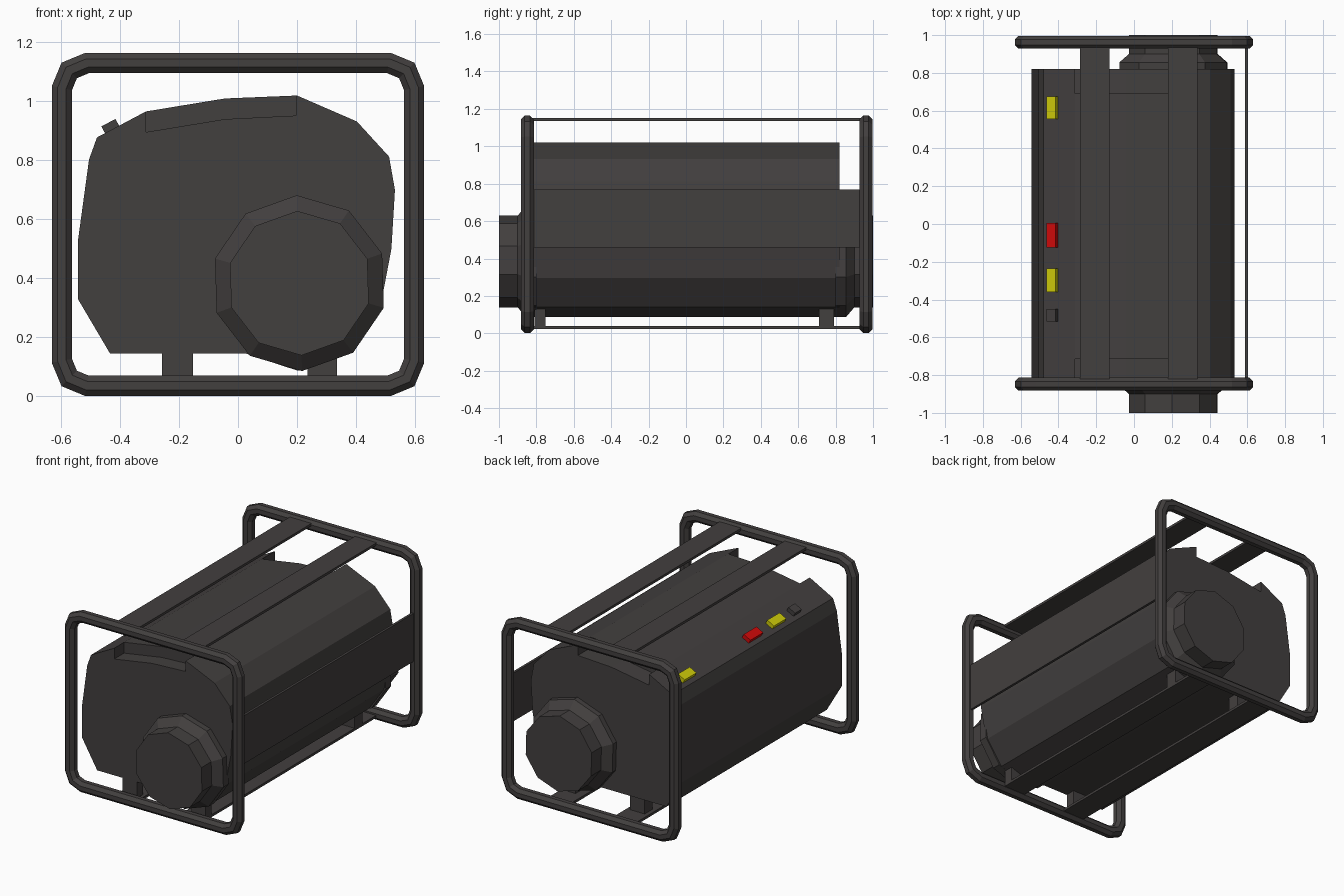
import bpy, bmesh, math
from mathutils import Vector

if "Cube" in bpy.data.objects:
    bpy.data.objects.remove(bpy.data.objects["Cube"])


def material(name, rgb):
    m = bpy.data.materials.new(name)
    m.diffuse_color = (*rgb, 1)
    m.use_nodes = True
    m.node_tree.nodes["Principled BSDF"].inputs["Base Color"].default_value = m.diffuse_color
    return m


DARK = material("dark_grey", (0.055, 0.050, 0.049))
YELLOW = material("yellow", (0.62, 0.60, 0.003))
RED = material("red", (0.64, 0.003, 0.003))


def make(name, loops, mat, closed=False):
    """Skin a series of equal-length vertex loops; cap the ends unless closed."""
    bm = bmesh.new()
    rings = [[bm.verts.new(p) for p in loop] for loop in loops]
    n = len(rings[0])
    pairs = list(zip(rings, rings[1:]))
    if closed:
        pairs.append((rings[-1], rings[0]))
    else:
        bm.faces.new(rings[0])
        bm.faces.new(rings[-1])
    for a, b in pairs:
        for i in range(n):
            j = (i + 1) % n
            bm.faces.new((a[i], a[j], b[j], b[i]))
    bmesh.ops.recalc_face_normals(bm, faces=bm.faces[:])
    me = bpy.data.meshes.new(name)
    bm.to_mesh(me)
    bm.free()
    me.materials.append(mat)
    ob = bpy.data.objects.new(name, me)
    bpy.context.collection.objects.link(ob)
    return ob


def prism(name, profile, y0, y1, mat=DARK):
    return make(name, [[(x, y, z) for x, z in profile] for y in (y0, y1)], mat)


def box(name, x0, x1, y0, y1, z0, z1, mat=DARK):
    return prism(name, [(x0, z0), (x1, z0), (x1, z1), (x0, z1)], y0, y1, mat)


# Tank body: one profile run from front to back
body = prism("tank_body", [
    (-0.542, 0.532), (-0.542, 0.329), (-0.434, 0.146), (0.024, 0.146),
    (0.2, 0.088), (0.217, 0.088), (0.373, 0.142), (0.481, 0.295),
    (0.52, 0.50), (0.532, 0.70), (0.512, 0.813), (0.403, 0.932),
    (0.2, 1.02), (-0.044, 1.01), (-0.312, 0.966), (-0.478, 0.878),
    (-0.505, 0.803)], -0.815, 0.82)

# Step cut into the top at each end
step = [(-0.312, 0.896), (-0.044, 0.940), (0.197, 0.952), (0.197, 1.2), (-0.312, 1.2)]
for y0, y1 in ((-1.0, -0.715), (0.69, 1.0)):
    cutter = prism("step_cutter", step, y0, y1)
    cutter.hide_render = True
    mod = body.modifiers.new("step", 'BOOLEAN')
    mod.operation = 'DIFFERENCE'
    mod.solver = 'EXACT'
    mod.object = cutter
    bpy.context.view_layer.objects.active = body
    bpy.ops.object.modifier_apply(modifier=mod.name)
    bpy.data.objects.remove(cutter)

# Ten-sided end caps, stepped down by a bevel
for name, s in (("front_cap", -1), ("back_cap", 1)):
    loops = []
    for y, r in ((0.80, 0.298), (0.855, 0.298), (0.90, 0.245), (1.0, 0.245)):
        loops.append([(0.208 + r * math.sin(i * math.tau / 10 - 0.03), s * y,
                       0.384 + r * math.cos(i * math.tau / 10 - 0.03)) for i in range(10)])
    make(name, loops, DARK)

# Tube frames: eight-sided tube round a rounded rectangle
HX, Z0, Z1, C, R = 0.597, 0.036, 1.13, 0.085, 0.037
path = []
for cx, cz, start in ((HX - C, Z1 - C, 0), (C - HX, Z1 - C, 90),
                      (C - HX, Z0 + C, 180), (HX - C, Z0 + C, 270)):
    for k in (0, 45, 90):
        a = math.radians(start + k)
        path.append(Vector((cx + C * math.cos(a), 0, cz + C * math.sin(a))))
for name, yc in (("front_frame", -0.848), ("back_frame", 0.962)):
    loops = []
    for i, p in enumerate(path):
        d1 = (p - path[i - 1]).normalized()
        d2 = (path[(i + 1) % len(path)] - p).normalized()
        t = (d1 + d2).normalized()
        out = Vector((t.z, 0, -t.x)) / t.dot(d1)
        loops.append([p + out * R * math.cos(b) + Vector((0, yc + R * math.sin(b), 0))
                      for b in (math.tau * (k + 0.5) / 8 for k in range(8))])
    make(name, loops, DARK, closed=True)

# Flat straps joining the two frames
Y0, Y1 = -0.848, 0.962
box("side_strap", 0.588, 0.604, Y0, Y1, 0.46, 0.77)
for side, a, b in (("left", -0.285, -0.13), ("right", 0.18, 0.335)):
    box(side + "_top_strap", a, b, Y0, Y1, 1.135, 1.151)
    box(side + "_bottom_strap", a, b, Y0, Y1, 0.024, 0.040)

# Feet between tank and bottom straps
for side, a, b in (("left", -0.258, -0.153), ("right", 0.235, 0.335)):
    for end, y0, y1 in (("front", -0.81, -0.75), ("back", 0.71, 0.79)):
        box(f"{end}_{side}_foot", a, b, y0, y1, 0.035, 0.15)

# Small switches on the sloping upper left face
u = Vector((0.166, 0.088)).normalized()
n = Vector((-u.y, u.x))
c = Vector((-0.427, 0.905))
tilted = [tuple(c + u * s * 0.027 + n * h) for s, h in
          ((-1, -0.02), (1, -0.02), (1, 0.026), (-1, 0.026))]
for name, y0, y1, mat in (("back_switch", 0.555, 0.675, YELLOW),
                          ("red_switch", -0.125, 0.005, RED),
                          ("front_switch", -0.36, -0.235, YELLOW),
                          ("small_knob", -0.517, -0.45, DARK)):
    prism(name, tilted, y0, y1, mat)
